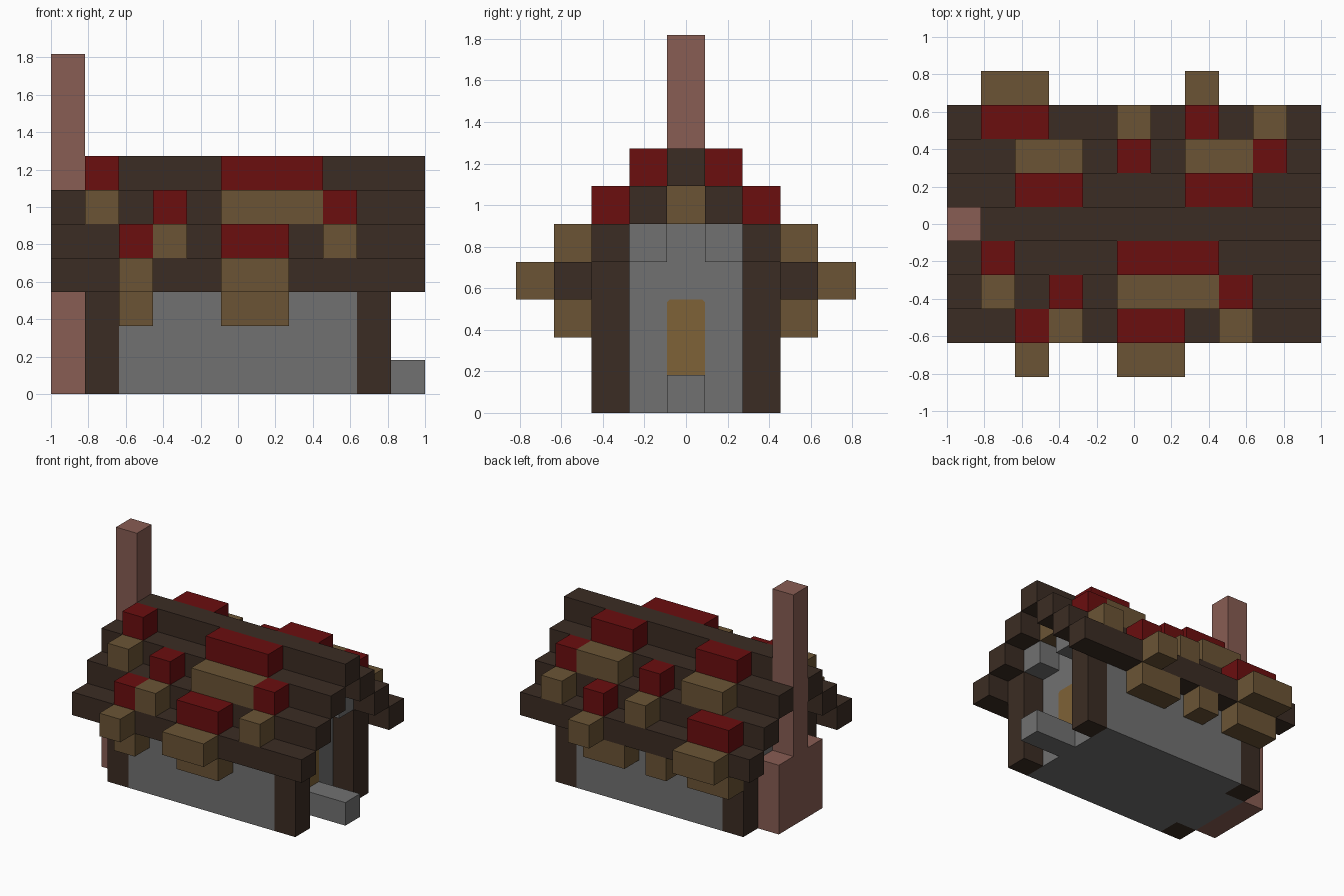
import bpy
import bmesh

U = 2 / 11  # edge length of one block

cube = bpy.data.objects.get("Cube")
if cube:
    bpy.data.objects.remove(cube, do_unlink=True)


def make_material(name, rgb):
    """Material from 8-bit display colour, converted to linear."""
    lin = [((c / 255 + 0.055) / 1.055) ** 2.4 for c in rgb] + [1]
    mat = bpy.data.materials.new(name)
    mat.use_nodes = True
    mat.diffuse_color = lin
    bsdf = mat.node_tree.nodes["Principled BSDF"]
    bsdf.inputs["Base Color"].default_value = lin
    bsdf.inputs["Roughness"].default_value = 0.9
    return mat


DARK = make_material("dark timber", (59, 44, 35))
BROWN = make_material("light wood", (107, 84, 53))
RED = make_material("red", (107, 14, 15))
GREY = make_material("grey stone", (113, 113, 113))
BRICK = make_material("brick", (136, 93, 83))
DOOR = make_material("door wood", (127, 98, 55))


def block(name, mat, x, y, z):
    """Box between block-grid limits given as (low, high) pairs."""
    bm = bmesh.new()
    bmesh.ops.create_cube(bm, size=1)
    for v in bm.verts:
        gx, gy, gz = (lim[0] if c < 0 else lim[1] for c, lim in zip(v.co, (x, y, z)))
        v.co = ((gx - 5.5) * U, (gy - 4.5) * U, gz * U)
    mesh = bpy.data.meshes.new(name)
    bm.to_mesh(mesh)
    bm.free()
    mesh.materials.append(mat)
    obj = bpy.data.objects.new(name, mesh)
    bpy.context.collection.objects.link(obj)
    return obj


def side_span(side, row):
    """Y limits of a row counted inward from the front or back edge."""
    return (row, row + 1) if side == "front" else (8 - row, 9 - row)


# Stone body
block("house_core", GREY, (1, 9), (3, 6), (0, 5))
for side in ("front", "back"):
    block(side + "_wall", GREY, (2, 9), side_span(side, 2), (0, 4))
    block(side + "_gable_brace", GREY, (9, 10), side_span(side, 3), (4, 5))
    for end, x in (("right", 1), ("left", 9)):
        block(f"{side}_{end}_post", DARK, (x, x + 1), side_span(side, 2), (0, 4))

# Stepped roof
for side in ("front", "back"):
    for row in (1, 2, 3):
        block(f"{side}_roof_step_{row}", DARK, (0, 11), side_span(side, row), (row + 2, row + 3))
block("roof_ridge", DARK, (1, 11), (4, 5), (6, 7))
block("ridge_beam", BROWN, (1, 10), (4, 5), (5, 6))

# Chimney
block("chimney_base", BRICK, (0, 1), (3, 6), (0, 3))
block("chimney_shaft", BRICK, (0, 1), (4, 5), (3, 10))

# Doorstep and door
block("doorstep", GREY, (9, 11), (4, 5), (0, 1))
door = block("door", DOOR, (9, 9.03), (4, 5), (1, 3))
bm = bmesh.new()
bm.from_mesh(door.data)
top_corners = [e for e in bm.edges
               if all(v.co.z > 2.9 * U for v in e.verts)
               and abs(e.verts[0].co.y - e.verts[1].co.y) < 0.001]
bmesh.ops.bevel(bm, geom=top_corners, offset=0.012, segments=1, affect='EDGES')
bm.to_mesh(door.data)
bm.free()

# Roof lumps: (row, level) -> runs of (first block, length, colour)
R, B = RED, BROWN
lumps = {
    "front": {
        (3, 6): [(1, 1, R), (5, 3, R)],
        (2, 5): [(1, 1, B), (3, 1, R), (5, 3, B), (8, 1, R)],
        (1, 4): [(2, 1, R), (3, 1, B), (5, 2, R), (8, 1, B)],
        (0, 3): [(2, 1, B), (5, 2, B)],
        (1, 2): [(2, 1, B), (5, 2, B)],
    },
    "back": {
        (3, 6): [(2, 2, R), (7, 2, R)],
        (2, 5): [(2, 2, B), (5, 1, R), (7, 2, B), (9, 1, R)],
        (1, 4): [(1, 2, R), (5, 1, B), (7, 1, R), (9, 1, B)],
        (0, 3): [(1, 2, B), (7, 1, B)],
        (1, 2): [(1, 2, B), (4, 1, B), (6, 2, B)],
    },
}
for side, rows in lumps.items():
    for (row, level), runs in rows.items():
        for x, length, mat in runs:
            kind = "red_cap" if mat is RED else "wood_stem"
            block(f"{side}_{kind}_{level}_{x}", mat, (x, x + length),
                  side_span(side, row), (level, level + 1))
